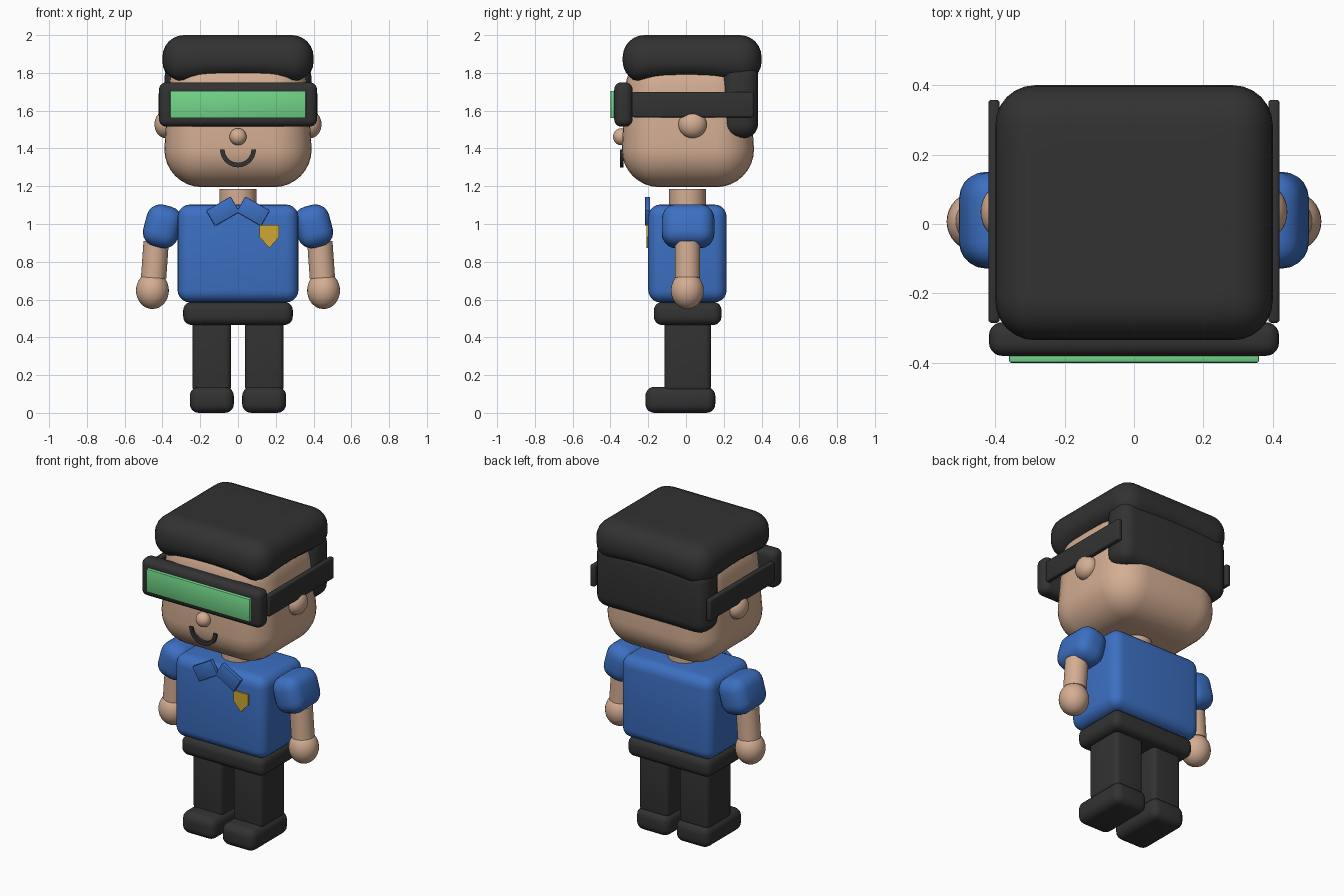
import bpy, bmesh, math
from mathutils import Matrix, Vector

if "Cube" in bpy.data.objects:
    bpy.data.objects.remove(bpy.data.objects["Cube"])


def material(name, rgb):
    m = bpy.data.materials.new(name)
    m.diffuse_color = (*rgb, 1)
    m.use_nodes = True
    m.node_tree.nodes["Principled BSDF"].inputs["Base Color"].default_value = m.diffuse_color
    return m


SKIN = material("skin", (0.66, 0.42, 0.29))
BLACK = material("charcoal", (0.032, 0.032, 0.032))
BLUE = material("blue", (0.045, 0.16, 0.54))
GREEN = material("green", (0.17, 0.67, 0.25))
GOLD = material("gold", (0.62, 0.39, 0.035))


def finish(name, bm, mat):
    bmesh.ops.recalc_face_normals(bm, faces=bm.faces)
    mesh = bpy.data.meshes.new(name)
    bm.to_mesh(mesh)
    bm.free()
    mesh.materials.append(mat)
    ob = bpy.data.objects.new(name, mesh)
    bpy.context.collection.objects.link(ob)
    bpy.ops.object.select_all(action='DESELECT')
    ob.select_set(True)
    bpy.context.view_layer.objects.active = ob
    bpy.ops.object.shade_smooth_by_angle(angle=math.radians(35))
    return ob


def box(name, x, y, z, bevel, mat, tilt=0, shape=None, segments=5):
    """Rounded box between (min, max) pairs, tilted about y; shape edits the bmesh."""
    bm = bmesh.new()
    size = [b - a for a, b in (x, y, z)]
    mid = Vector([(a + b) / 2 for a, b in (x, y, z)])
    bmesh.ops.create_cube(bm, size=1, matrix=Matrix.Diagonal((*size, 1)))
    bmesh.ops.bevel(bm, geom=bm.edges[:], offset=bevel, segments=segments,
                    profile=0.5, affect='EDGES')
    bmesh.ops.transform(bm, verts=bm.verts,
                        matrix=Matrix.Translation(mid) @ Matrix.Rotation(tilt, 4, 'Y'))
    if shape:
        shape(bm)
    return finish(name, bm, mat)


def ball(name, centre, radii, mat):
    bm = bmesh.new()
    bmesh.ops.create_uvsphere(bm, u_segments=32, v_segments=16, radius=1,
                              matrix=Matrix.Translation(centre) @ Matrix.Diagonal((*radii, 1)))
    return finish(name, bm, mat)


def cylinder(name, centre, r, height, mat, tilt=0):
    bm = bmesh.new()
    bmesh.ops.create_cone(bm, cap_ends=True, segments=32, radius1=r, radius2=r, depth=height,
                          matrix=Matrix.Translation(centre) @ Matrix.Rotation(tilt, 4, 'Y'))
    return finish(name, bm, mat)


def plate(name, outline, y0, y1, mat):
    """Extrude an x-z outline from y0 to y1."""
    bm = bmesh.new()
    face = bm.faces.new([bm.verts.new((x, y0, z)) for x, z in outline])
    new = bmesh.ops.extrude_face_region(bm, geom=[face])["geom"]
    bmesh.ops.translate(bm, vec=(0, y1 - y0, 0),
                        verts=[v for v in new if isinstance(v, bmesh.types.BMVert)])
    return finish(name, bm, mat)


def taper_head(bm):
    for v in bm.verts:
        k = 1 - 0.25 * max(0, v.co.z - 1.5)
        v.co.x *= k
        v.co.y *= k


def arch_hair(bm):
    # raise the middle of the lower rim so it arches over the face
    for axis in ((1, 0, 0), (0, 1, 0)):
        for d in (-0.2, -0.1, 0, 0.1, 0.2):
            bmesh.ops.bisect_plane(bm, geom=bm.verts[:] + bm.edges[:] + bm.faces[:],
                                   plane_co=Vector(axis) * d, plane_no=axis)
    for v in bm.verts:
        if v.co.z < 1.86:
            lift = max(1 - (v.co.x / 0.3) ** 2, 1 - (v.co.y / 0.28) ** 2, 0)
            v.co.z += 0.03 * lift * (1.86 - v.co.z) / 0.115


# head and hair
box("head", (-0.39, 0.39), (-0.34, 0.36), (1.195, 1.93), 0.2, SKIN, shape=taper_head, segments=8)
box("hair_top", (-0.4, 0.4), (-0.335, 0.4), (1.745, 2.0), 0.115, BLACK, shape=arch_hair, segments=6)
box("hair_back", (-0.388, 0.388), (0.19, 0.382), (1.455, 1.86), 0.075, BLACK)
ball("nose", (0, -0.343, 1.462), (0.045, 0.043, 0.045), SKIN)
arc = [math.pi * (1 + i / 16) for i in range(17)]
plate("smile",
      [(0.095 * math.cos(a), 1.395 + 0.095 * math.sin(a)) for a in arc]
      + [(0.071 * math.cos(a), 1.395 + 0.071 * math.sin(a)) for a in reversed(arc)],
      -0.35, -0.33, BLACK)

# visor
box("visor_frame", (-0.418, 0.418), (-0.38, -0.283), (1.515, 1.75), 0.038, BLACK)
box("visor_screen", (-0.36, 0.36), (-0.4, -0.37), (1.56, 1.705), 0.006, GREEN, segments=2)

# body
cylinder("neck", (0, 0.008, 1.12), 0.098, 0.13, SKIN)
box("shirt", (-0.32, 0.32), (-0.2, 0.215), (0.585, 1.103), 0.065, BLUE)
box("hips", (-0.29, 0.29), (-0.17, 0.188), (0.465, 0.588), 0.045, BLACK)
plate("badge", [(0.115, 0.995), (0.217, 0.995), (0.217, 0.93), (0.166, 0.873), (0.115, 0.93)],
      -0.21, -0.19, GOLD)

# mirrored parts
for s, side in ((-1, "left"), (1, "right")):
    def mx(a, b):
        return (min(s * a, s * b), max(s * a, s * b))
    ball(f"ear_{side}", (s * 0.385, 0.035, 1.527), (0.057, 0.075, 0.072), SKIN)
    box(f"visor_strap_{side}", mx(0.387, 0.42), (-0.285, 0.358), (1.565, 1.7), 0.01, BLACK,
        segments=3)
    box(f"collar_{side}", mx(0.005, 0.155), (-0.217, -0.19), (1.02, 1.115), 0.005, BLUE,
        tilt=s * math.radians(30), segments=2)
    box(f"sleeve_{side}", mx(0.305, 0.495), (-0.128, 0.15), (0.875, 1.1), 0.075, BLUE,
        tilt=-s * math.radians(15))
    cylinder(f"forearm_{side}", (s * 0.44, 0.008, 0.81), 0.067, 0.19, SKIN,
             tilt=-s * math.radians(4))
    ball(f"hand_{side}", (s * 0.453, 0.007, 0.648), (0.087, 0.087, 0.098), SKIN)
    box(f"leg_{side}", mx(0.037, 0.242), (-0.115, 0.132), (0.11, 0.5), 0.03, BLACK)
    box(f"shoe_{side}", mx(0.022, 0.255), (-0.215, 0.155), (0.0, 0.138), 0.048, BLACK)
